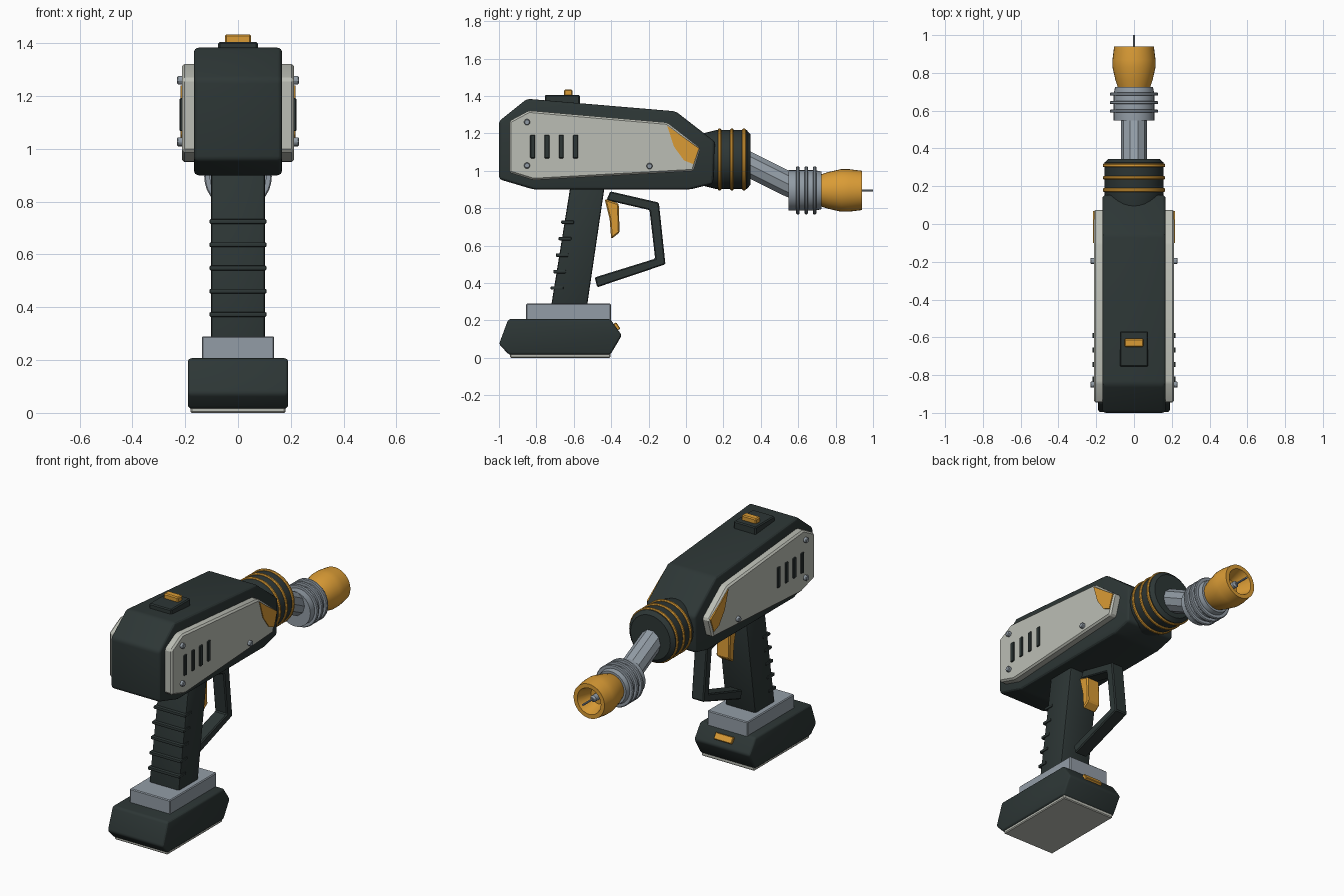
import bpy, bmesh, math
from mathutils import Vector

if "Cube" in bpy.data.objects:
    bpy.data.objects.remove(bpy.data.objects["Cube"])


def material(name, rgb):
    m = bpy.data.materials.new(name)
    m.diffuse_color = (*rgb, 1)
    m.use_nodes = True
    m.node_tree.nodes["Principled BSDF"].inputs["Base Color"].default_value = m.diffuse_color
    return m


DARK = material("dark green grey", (0.026, 0.037, 0.036))
LIGHT = material("pale grey", (0.50, 0.515, 0.46))
GREY = material("steel grey", (0.29, 0.335, 0.38))
GOLD = material("amber", (0.70, 0.33, 0.036))


def finish(name, bm, mat, bevel=0, segs=2, angle=35):
    bmesh.ops.recalc_face_normals(bm, faces=bm.faces[:])
    if bevel:
        bmesh.ops.bevel(bm, geom=bm.edges[:], offset=bevel, segments=segs,
                        profile=0.5, affect='EDGES', clamp_overlap=True)
    me = bpy.data.meshes.new(name)
    bm.to_mesh(me)
    bm.free()
    me.materials.append(mat)
    ob = bpy.data.objects.new(name, me)
    bpy.context.collection.objects.link(ob)
    bpy.ops.object.select_all(action='DESELECT')
    ob.select_set(True)
    bpy.context.view_layer.objects.active = ob
    bpy.ops.object.shade_smooth_by_angle(angle=math.radians(angle))
    return ob


def prism(name, pts, x0, x1, mat, bevel=0, segs=2):
    """Side profile of (y, z) points, extruded along x."""
    bm = bmesh.new()
    a = [bm.verts.new((x0, y, z)) for y, z in pts]
    b = [bm.verts.new((x1, y, z)) for y, z in pts]
    n = len(pts)
    bm.faces.new(a)
    bm.faces.new(b[::-1])
    for i in range(n):
        j = (i + 1) % n
        bm.faces.new((a[i], b[i], b[j], a[j]))
    return finish(name, bm, mat, bevel, segs, 25)


def box(name, x, y, z, mat, bevel=0, segs=2):
    return prism(name, [(y[0], z[0]), (y[1], z[0]), (y[1], z[1]), (y[0], z[1])],
                 x[0], x[1], mat, bevel, segs)


def lathe(name, pts, z, mat, sides=32):
    """Closed profile of (y, radius) points, spun around a y axis at height z."""
    bm = bmesh.new()
    rings = []
    for y, r in pts:
        if r == 0:
            rings.append([bm.verts.new((0, y, z))] * sides)
        else:
            rings.append([bm.verts.new((r * math.cos(t), y, z + r * math.sin(t)))
                          for t in (2 * math.pi * i / sides for i in range(sides))])
    for a, b in zip(rings, rings[1:]):
        for i in range(sides):
            j = (i + 1) % sides
            vs = list(dict.fromkeys((a[i], a[j], b[j], b[i])))
            bm.faces.new(vs)
    return finish(name, bm, mat)


def ring(name, y, r, w, z, mat):
    c = w * 0.25
    lathe(name, [(y - w / 2, 0), (y - w / 2, r - c), (y - w / 2 + c, r),
                 (y + w / 2 - c, r), (y + w / 2, r - c), (y + w / 2, 0)], z, mat)


# main housing
prism("body", [(-1, 1.265), (-0.85, 1.385), (-0.055, 1.318), (0.155, 1.155),
               (0.145, 0.93), (0.02, 0.90), (-0.815, 0.90), (-1, 0.955)],
      -0.167, 0.167, DARK, 0.018, 3)

# side panels with vents, screws and amber corner
for s, side in ((1, "right"), (-1, "left")):
    prism(side + "_panel", [(-0.945, 1.265), (-0.84, 1.322), (-0.10, 1.258), (0.078, 1.12),
                            (0.04, 0.998), (-0.815, 0.95), (-0.945, 0.99)],
          s * 0.15, s * 0.213, LIGHT, 0.01, 1)
    prism(side + "_accent", [(-0.10, 1.24), (0.07, 1.12), (0.04, 1.035), (-0.01, 1.055),
                             (-0.065, 1.13)], s * 0.19, s * 0.218, GOLD)
    for i in range(4):
        y = -0.82 + i * 0.0765
        box(f"{side}_vent_{i}", (s * 0.2, s * 0.221), (y - 0.013, y + 0.013),
            (1.067, 1.192), DARK, 0.003, 1)
    for i, (y, z) in enumerate(((-0.85, 1.26), (-0.85, 1.028), (-0.195, 1.025))):
        hexagon = [(y + 0.018 * math.cos(k * math.pi / 3), z + 0.018 * math.sin(k * math.pi / 3))
                   for k in range(6)]
        prism(f"{side}_screw_{i}", hexagon, s * 0.2, s * 0.231, GREY, 0.004, 1)

# top switch
box("switch_base", (-0.075, 0.075), (-0.755, -0.568), (1.33, 1.405), DARK, 0.006, 1)
box("switch", (-0.05, 0.05), (-0.652, -0.607), (1.38, 1.434), GOLD, 0.006, 1)

# front collar with amber rings
lathe("collar", [(0.0, 0), (0.07, 0.135), (0.16, 0.157), (0.325, 0.157), (0.345, 0.135), (0.345, 0)],
      1.06, DARK)
for i, y in enumerate((0.18, 0.245, 0.31)):
    ring(f"collar_ring_{i}", y, 0.165, 0.019, 1.06, GOLD)

# bent pipe
cu = bpy.data.curves.new("pipe", 'CURVE')
cu.dimensions = '3D'
cu.bevel_depth = 0.069
cu.bevel_resolution = 3
cu.use_fill_caps = True
path = [(0.25, 1.065), (0.30, 1.052), (0.54, 0.932), (0.60, 0.905), (0.66, 0.895)]
sp = cu.splines.new('POLY')
sp.points.add(len(path) - 1)
for p, (y, z) in zip(sp.points, path):
    p.co = (0, y, z, 1)
cu.materials.append(GREY)
pipe = bpy.data.objects.new("pipe", cu)
bpy.context.collection.objects.link(pipe)
bpy.ops.object.select_all(action='DESELECT')
pipe.select_set(True)
bpy.context.view_layer.objects.active = pipe
bpy.ops.object.convert(target='MESH')
bpy.ops.object.shade_smooth_by_angle(angle=math.radians(35))

# ribbed sleeve, nozzle and needle
NZ = 0.895
lathe("sleeve", [(0.547, 0), (0.547, 0.108), (0.69, 0.108), (0.725, 0.1), (0.725, 0)], NZ, GREY)
for i, y in enumerate((0.598, 0.643, 0.688)):
    ring(f"sleeve_ring_{i}", y, 0.128, 0.018, NZ, GREY)
lathe("nozzle", [(0.715, 0), (0.715, 0.083), (0.76, 0.098), (0.83, 0.114), (0.87, 0.114),
                 (0.94, 0.105), (0.94, 0.08), (0.85, 0.05), (0.85, 0)], NZ, GOLD)
lathe("needle_base", [(0.84, 0), (0.84, 0.02), (0.90, 0.02), (0.91, 0.012), (0.91, 0)], NZ, GREY, 12)
lathe("needle", [(0.84, 0), (0.84, 0.006), (1.0, 0.006), (1.0, 0)], NZ, GREY, 8)

# slanted grip with ribs on its back
prism("grip", [(-0.613, 0.95), (-0.43, 0.95), (-0.53, 0.27), (-0.722, 0.27)],
      -0.102, 0.102, DARK, 0.012, 2)
for i in range(5):
    z = 0.725 - i * 0.088
    y = -0.613 - (0.95 - z) * 0.16
    box(f"grip_rib_{i}", (-0.108, 0.108), (y - 0.018, y + 0.05), (z - 0.009, z + 0.009), DARK, 0.005, 2)

# trigger and its guard
prism("trigger", [(-0.435, 0.85), (-0.36, 0.825), (-0.355, 0.67), (-0.4, 0.635), (-0.408, 0.74)],
      -0.045, 0.045, GOLD, 0.007, 1)
prism("trigger_guard", [(-0.405, 0.89), (-0.145, 0.83), (-0.11, 0.5), (-0.475, 0.377),
                        (-0.488, 0.43), (-0.165, 0.53), (-0.195, 0.79), (-0.425, 0.843)],
      -0.042, 0.042, DARK, 0.006, 1)

# foot plate and battery
box("foot_plate", (-0.137, 0.137), (-0.855, -0.402), (0.19, 0.29), GREY, 0.005, 1)
prism("battery", [(-0.95, 0.207), (-0.405, 0.207), (-0.343, 0.12), (-0.405, 0.016),
                  (-0.945, 0.016), (-1.0, 0.072)], -0.19, 0.19, DARK, 0.014, 3)
box("battery_base", (-0.18, 0.18), (-0.94, -0.405), (0, 0.03), LIGHT, 0.005, 1)
prism("battery_latch", [(-0.40, 0.175), (-0.373, 0.189), (-0.351, 0.156), (-0.375, 0.14)],
      -0.06, 0.06, GOLD, 0.003, 1)
